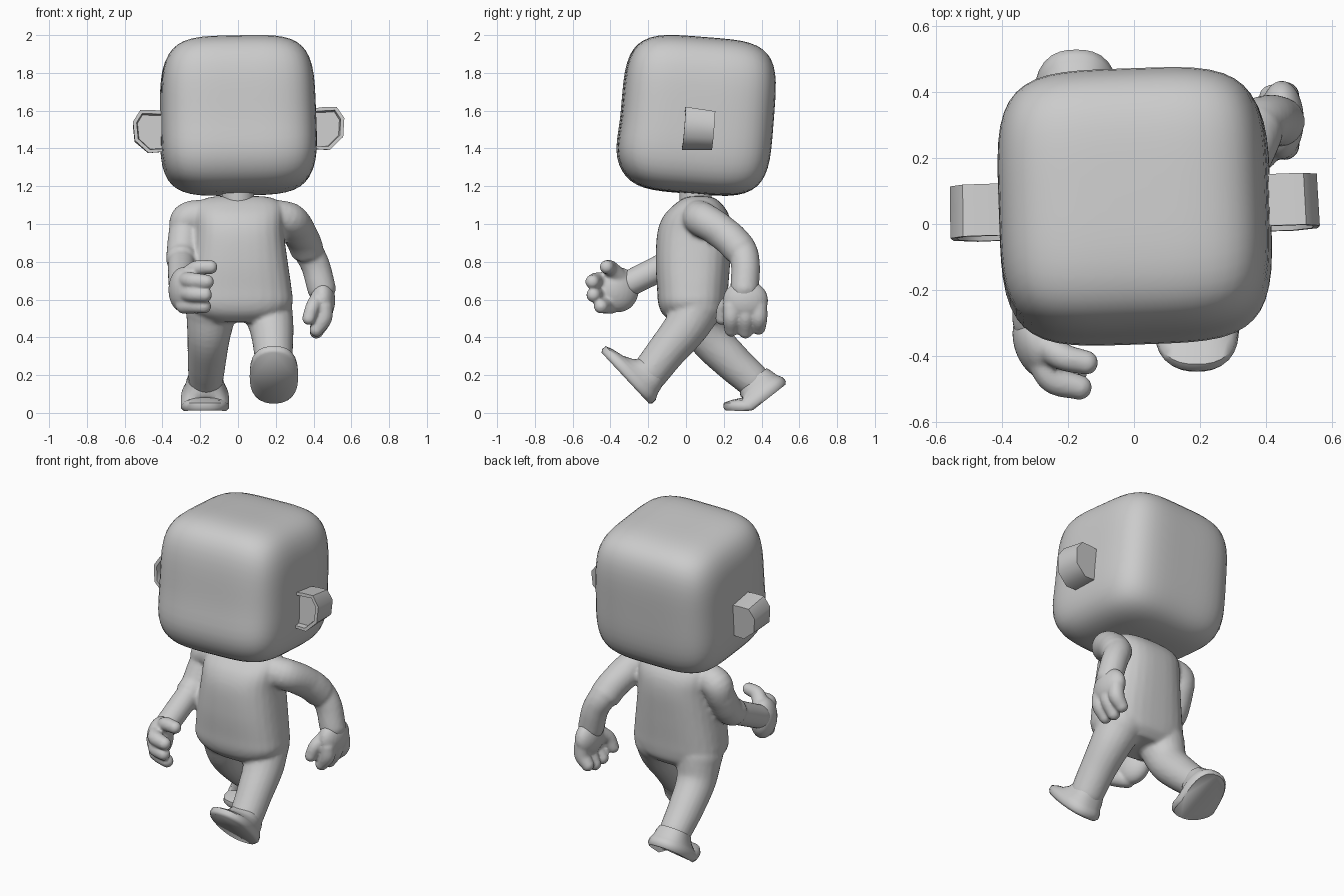
import bpy, bmesh, math
from mathutils import Vector, Matrix

if "Cube" in bpy.data.objects:
    bpy.data.objects.remove(bpy.data.objects["Cube"])

def finish(bm, name, angle=None):
    bmesh.ops.recalc_face_normals(bm, faces=bm.faces)
    me = bpy.data.meshes.new(name)
    bm.to_mesh(me)
    bm.free()
    ob = bpy.data.objects.new(name, me)
    bpy.context.collection.objects.link(ob)
    if angle:
        bpy.ops.object.select_all(action='DESELECT')
        ob.select_set(True)
        bpy.context.view_layer.objects.active = ob
        bpy.ops.object.shade_smooth_by_angle(angle=math.radians(angle))
    return ob

def blend(ob, voxel, smooth):
    """Fuse overlapping pieces into one soft skin."""
    r = ob.modifiers.new("fuse", 'REMESH')
    r.mode, r.voxel_size, r.use_smooth_shade = 'VOXEL', voxel, True
    s = ob.modifiers.new("soften", 'SMOOTH')
    s.factor, s.iterations = 0.5, smooth

def loft(bm, rings):
    loops = [[bm.verts.new(p) for p in ring] for ring in rings]
    n = len(loops[0])
    for a, b in zip(loops, loops[1:]):
        for i in range(n):
            bm.faces.new((a[i], a[(i + 1) % n], b[(i + 1) % n], b[i]))
    bm.faces.new(loops[0][::-1])
    bm.faces.new(loops[-1])

def oval(rx, ry, p, n=32):
    out = []
    for i in range(n):
        c, s = math.cos(2 * math.pi * i / n), math.sin(2 * math.pi * i / n)
        k = (abs(c) ** p + abs(s) ** p) ** (-1 / p)
        out.append((rx * c * k, ry * s * k))
    return out

def ball(bm, centre, radii, rot=Matrix()):
    m = Matrix.Translation(centre) @ rot @ Matrix.Diagonal((*radii, 1))
    bmesh.ops.create_uvsphere(bm, u_segments=24, v_segments=14, radius=1, matrix=m)

def smooth_path(pts, steps=6):
    """Smooth interpolation through 4-component points."""
    P = [Vector(p) for p in pts]
    P = [2 * P[0] - P[1]] + P + [2 * P[-1] - P[-2]]
    path = []
    for a, b, c, d in zip(P, P[1:], P[2:], P[3:]):
        for k in range(steps):
            t = k / steps
            path.append(0.5 * (2 * b + (c - a) * t + (2 * a - 5 * b + 4 * c - d) * t * t
                               + (3 * b - a - 3 * c + d) * t ** 3))
    return path + [P[-2]]

def limb(bm, pts, caps=True):
    """Tube through (x, y, z, radius) points."""
    path = smooth_path(pts)
    rings = []
    for i, q in enumerate(path):
        tan = (path[min(i + 1, len(path) - 1)] - path[max(i - 1, 0)]).xyz
        u = tan.cross(Vector((1, 0.3, 0))).normalized()
        v = tan.cross(u).normalized()
        rings.append([q.xyz + u * x + v * y for x, y in oval(q.w, q.w, 2, 20)])
    loft(bm, rings)
    if caps:
        for q in (path[0], path[-1]):
            ball(bm, q.xyz, [q.w] * 3)

# head: rounded block with a fuller jaw, tipped back and turned slightly
pose = (Matrix.Translation((0, 0.06, 1.575)) @ Matrix.Rotation(math.radians(2), 4, 'Z')
        @ Matrix.Rotation(math.radians(-1), 4, 'Y') @ Matrix.Rotation(math.radians(-4.5), 4, 'X'))
bm = bmesh.new()
bmesh.ops.create_cube(bm, size=2)
bmesh.ops.subdivide_edges(bm, edges=bm.edges[:], cuts=15, use_grid_fill=True)
for v in bm.verts:
    v.co *= sum(abs(c) ** 4.2 for c in v.co) ** (-1 / 4.2)
    jaw = math.exp(-((v.co.z + 0.55) / 0.3) ** 2) * max(0, -v.co.y)
    v.co = Vector((v.co.x * (0.41 - 0.008 * v.co.z), v.co.y * 0.402 - 0.014 * jaw, v.co.z * 0.415))
bm.transform(pose)
finish(bm, "head", 60)

# ears: faceted cups with a recessed front, tapering behind
profile = [(0.37, 0.02), (0.45, 0.03), (0.52, 0.03), (0.56, -0.03), (0.552, -0.13), (0.48, -0.198), (0.37, -0.19)]
for side, name in ((1, "ear_left"), (-1, "ear_right")):
    bm = bmesh.new()
    n = len(profile)
    front = [bm.verts.new((side * x, -0.082, z)) for x, z in profile]
    back = [bm.verts.new((side * (x * 0.98 + 0.007), 0.076, -0.08 + 0.9 * (z + 0.08))) for x, z in profile]
    face = bm.faces.new(front)
    bm.faces.new(back[::-1])
    for i in range(n):
        j = (i + 1) % n
        bm.faces.new((front[i], back[i], back[j], front[j]))
    bmesh.ops.recalc_face_normals(bm, faces=bm.faces)
    bmesh.ops.inset_region(bm, faces=[face], thickness=0.02)
    bmesh.ops.inset_region(bm, faces=[face], thickness=0.006, depth=-0.035)
    bm.transform(pose)
    finish(bm, name, 50)

# neck
bm = bmesh.new()
loft(bm, [[(x, y + 0.05, z) for x, y in oval(0.085, 0.085, 2)] for z in (1.10, 1.22)])
finish(bm, "neck", 30)

# body: torso, striding legs, swinging arms and sleeves fused together
bm = bmesh.new()
torso = [(0.48, 0.045, 0.17, 0.12), (0.525, 0.04, 0.24, 0.165), (0.58, 0.035, 0.28, 0.182),
         (0.66, 0.035, 0.275, 0.188), (0.80, 0.037, 0.255, 0.197), (0.95, 0.045, 0.235, 0.197),
         (1.04, 0.055, 0.235, 0.175), (1.10, 0.065, 0.225, 0.13), (1.135, 0.07, 0.18, 0.085),
         (1.147, 0.07, 0.12, 0.05)]
loft(bm, [[(x + 0.008, y + cy, z) for x, y in oval(rx, ry, 2.7)] for z, cy, rx, ry in smooth_path(torso)])
limb(bm, [(0.15, 0.06, 0.57, 0.138), (0.177, 0, 0.455, 0.118),
          (0.187, -0.10, 0.33, 0.104), (0.19, -0.185, 0.22, 0.098)])
limb(bm, [(-0.14, 0.07, 0.55, 0.138), (-0.155, 0.12, 0.405, 0.114),
          (-0.165, 0.24, 0.275, 0.102), (-0.17, 0.345, 0.18, 0.093)])
limb(bm, [(0.18, 0.06, 1.04, 0.09), (0.27, 0.09, 1.022, 0.093), (0.325, 0.19, 0.96, 0.088),
          (0.365, 0.29, 0.87, 0.08), (0.41, 0.315, 0.78, 0.077), (0.442, 0.31, 0.66, 0.076)])
limb(bm, [(-0.18, 0.06, 1.04, 0.09), (-0.265, 0.075, 1.022, 0.093), (-0.285, 0.06, 0.94, 0.08),
          (-0.295, -0.01, 0.835, 0.074), (-0.30, -0.12, 0.775, 0.072), (-0.30, -0.29, 0.69, 0.07)])
limb(bm, [(0.30, 0.15, 0.985, 0.09), (0.34, 0.23, 0.925, 0.09), (0.367, 0.29, 0.86, 0.089)], False)
limb(bm, [(-0.285, 0.06, 0.95, 0.084), (-0.295, 0.0, 0.845, 0.084), (-0.30, -0.06, 0.805, 0.082)], False)
blend(finish(bm, "body"), 0.012, 4)

# relaxed hand at the back: palm, three fingers, thumb
bm = bmesh.new()
ball(bm, (0.447, 0.315, 0.595), (0.068, 0.12, 0.108))
for y, low in ((0.24, 0.44), (0.315, 0.43), (0.385, 0.45)):
    limb(bm, [(0.455, y, 0.56, 0.046), (0.452, y, 0.50, 0.046), (0.415, y, low, 0.037)])
limb(bm, [(0.42, 0.25, 0.60, 0.042), (0.395, 0.205, 0.56, 0.038), (0.375, 0.19, 0.50, 0.035)])
blend(finish(bm, "hand_left"), 0.009, 4)

# half-closed hand at the front
bm = bmesh.new()
ball(bm, (-0.29, -0.36, 0.652), (0.074, 0.114, 0.12), Matrix.Rotation(math.radians(18), 4, 'Z'))
for z, tip, end in ((0.70, -0.495, -0.165), (0.63, -0.49, -0.175), (0.57, -0.45, -0.18)):
    limb(bm, [(-0.285, -0.40, z, 0.046), (-0.245, tip + 0.025, z, 0.044), (end, tip, z - 0.006, 0.038)])
limb(bm, [(-0.28, -0.35, 0.71, 0.05), (-0.22, -0.40, 0.765, 0.042), (-0.145, -0.42, 0.772, 0.037)])
blend(finish(bm, "hand_right"), 0.009, 4)

# feet: sole outline lofted up to the ankle; the rear foot bends at the toes
layers = [(0, 0.193, 0.184, 0.117), (0.015, 0.193, 0.196, 0.128), (0.04, 0.193, 0.194, 0.127),
          (0.056, 0.178, 0.17, 0.119), (0.072, 0.152, 0.135, 0.108), (0.10, 0.13, 0.106, 0.10),
          (0.13, 0.125, 0.09, 0.09)]
def foot(name, x0, heel, pitch, bend):
    forward = Vector((0, -math.cos(pitch), math.sin(pitch)))
    up = Vector((0, math.sin(pitch), math.cos(pitch)))
    rings = []
    for h, c, a, b in layers:
        ring = []
        for s, w in oval(a, b, 2.5):
            s, k = s + c, h
            if s > 0.24:
                d, f = s - 0.24, min(1, (s - 0.24) / 0.05)
                s = 0.24 + d * math.cos(bend) - h * math.sin(bend) * f
                k = h * (1 + (math.cos(bend) - 1) * f) + d * math.sin(bend)
            ring.append(heel + forward * s + up * k + Vector((x0 + w, 0, 0)))
        rings.append(ring)
    bm = bmesh.new()
    loft(bm, rings)
    finish(bm, name, 55)

foot("foot_left", 0.19, Vector((0, -0.19, 0.043)), math.radians(47), 0)
foot("foot_right", -0.175, Vector((0, 0.535, 0.156)), math.radians(-38), math.radians(40))
